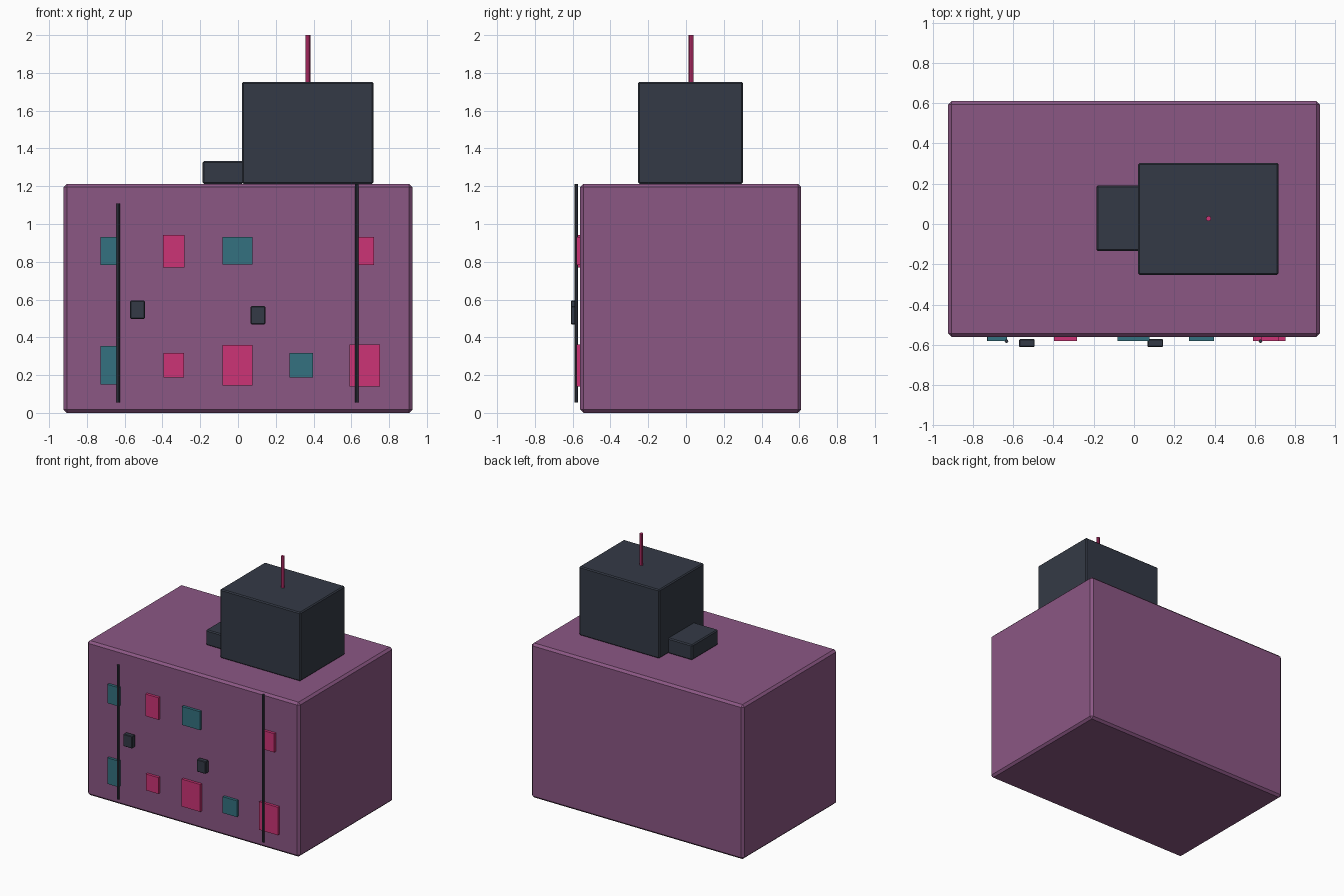
import bpy

if "Cube" in bpy.data.objects:
    bpy.data.objects.remove(bpy.data.objects["Cube"], do_unlink=True)


def material(name, hex_code):
    # sRGB hex to linear colour
    srgb = [int(hex_code[i:i + 2], 16) / 255 for i in (0, 2, 4)]
    colour = [((c + 0.055) / 1.055) ** 2.4 for c in srgb] + [1]
    mat = bpy.data.materials.new(name)
    mat.use_nodes = True
    mat.diffuse_color = colour
    mat.node_tree.nodes["Principled BSDF"].inputs["Base Color"].default_value = colour
    return mat


plum = material("plum wall", "8B5784")
slate = material("dark slate", "343A46")
pink = material("pink", "CC3476")
teal = material("teal", "347180")


def box(name, mat, x, y, z, bevel=0):
    # box from (low, high) ranges, with an optional chamfer
    ranges = (x, y, z)
    bpy.ops.mesh.primitive_cube_add(size=1, location=[(a + b) / 2 for a, b in ranges])
    obj = bpy.context.object
    obj.name = name
    obj.scale = [b - a for a, b in ranges]
    bpy.ops.object.transform_apply(location=False, rotation=False, scale=True)
    obj.data.materials.append(mat)
    if bevel:
        mod = obj.modifiers.new("chamfer", "BEVEL")
        mod.width = bevel
        mod.segments = 1
    return obj


def rod(name, mat, x, y, z, radius, sides=8):
    bpy.ops.mesh.primitive_cylinder_add(vertices=sides, radius=radius, depth=z[1] - z[0],
                                        location=(x, y, (z[0] + z[1]) / 2))
    obj = bpy.context.object
    obj.name = name
    obj.data.materials.append(mat)
    return obj


# Main block and rooftop volumes
box("building_body", plum, (-0.923, 0.923), (-0.56, 0.61), (0, 1.213), 0.017)
box("roof_tower", slate, (0.02, 0.718), (-0.253, 0.303), (1.213, 1.753), 0.008)
box("roof_step", slate, (-0.187, 0.03), (-0.134, 0.191), (1.213, 1.333), 0.008)
rod("antenna", pink, 0.37, 0.027, (1.74, 2.0), 0.013)

# Windows: colour, x range, z range
windows = [
    (teal, (-0.728, -0.63), (0.783, 0.93)),
    (pink, (-0.397, -0.284), (0.77, 0.943)),
    (teal, (-0.081, 0.076), (0.785, 0.93)),
    (pink, (0.63, 0.721), (0.783, 0.93)),
    (teal, (-0.729, -0.63), (0.149, 0.353)),
    (pink, (-0.394, -0.286), (0.188, 0.316)),
    (pink, (-0.083, 0.078), (0.144, 0.359)),
    (teal, (0.273, 0.396), (0.188, 0.316)),
    (pink, (0.591, 0.753), (0.141, 0.361)),
]
for i, (mat, x, z) in enumerate(windows):
    box(f"window_{i + 1}", mat, x, (-0.581, -0.55), z)

# Drain pipes on the front wall
rod("right_drain_pipe", slate, -0.633, -0.582, (0.055, 1.108), 0.009)
rod("left_drain_pipe", slate, 0.628, -0.582, (0.055, 1.213), 0.009)

# Small wall units
for side, x, z in (("right", -0.532, 0.546), ("left", 0.106, 0.517)):
    box(f"{side}_wall_unit", slate, (x - 0.039, x + 0.039), (-0.61, -0.572),
        (z - 0.048, z + 0.048), 0.004)
